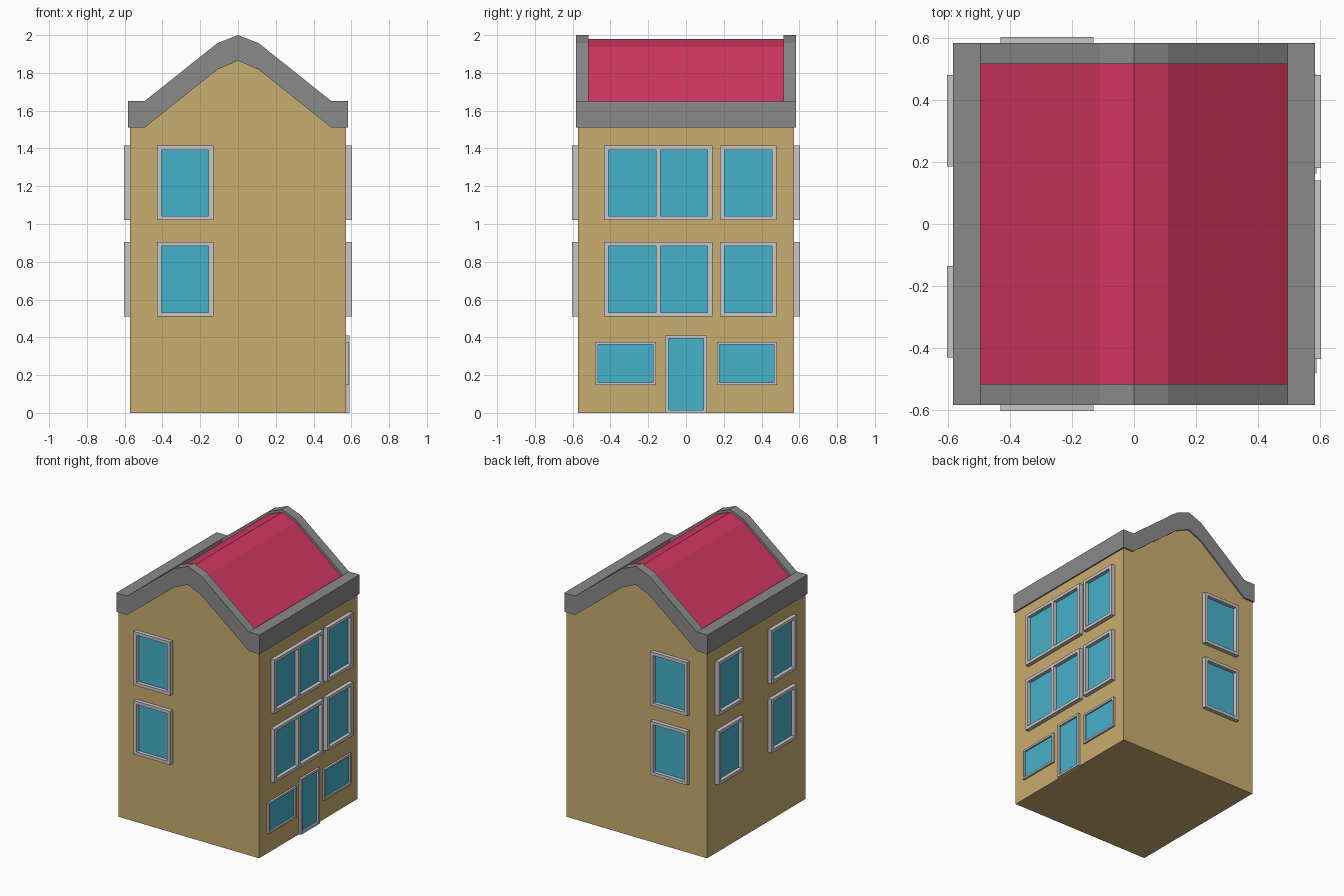
import bpy, bmesh
from mathutils import Matrix, Vector

if "Cube" in bpy.data.objects:
    bpy.data.objects.remove(bpy.data.objects["Cube"])


def srgb(r, g, b):
    f = lambda c: c / 12.92 if c <= 0.04045 else ((c + 0.055) / 1.055) ** 2.4
    return tuple(f(c / 255) for c in (r, g, b)) + (1.0,)


def material(name, *rgb):
    m = bpy.data.materials.new(name)
    m.diffuse_color = srgb(*rgb)
    m.use_nodes = True
    m.node_tree.nodes["Principled BSDF"].inputs["Base Color"].default_value = m.diffuse_color
    return m


WALL = material("sandy wall", 201, 173, 111)
TRIM = material("grey stone", 138, 138, 138)
ROOF = material("crimson roof", 210, 54, 98)
FRAME = material("pale frame", 200, 200, 203)
GLASS = material("blue glass", 70, 178, 204)

W = 0.573    # half width of the walls
E = 0.583    # half width of the stone coping
I = 0.515    # inner edge of the gable coping


def finish(name, bm, mats):
    bmesh.ops.recalc_face_normals(bm, faces=bm.faces)
    me = bpy.data.meshes.new(name)
    bm.to_mesh(me)
    bm.free()
    for m in mats:
        me.materials.append(m)
    ob = bpy.data.objects.new(name, me)
    bpy.context.collection.objects.link(ob)
    return ob


def extrude_profile(name, pts, y0, y1, mat):
    """Extrude an (x, z) outline along y."""
    bm = bmesh.new()
    face = bm.faces.new([bm.verts.new((x, y0, z)) for x, z in pts])
    new = bmesh.ops.extrude_face_region(bm, geom=[face])["geom"]
    verts = [v for v in new if isinstance(v, bmesh.types.BMVert)]
    bmesh.ops.translate(bm, verts=verts, vec=(0, y1 - y0, 0))
    return finish(name, bm, [mat])


def mirrored(half):
    """Complete an outline running from the right eave to the ridge."""
    return half + [(-x, z) for x, z in reversed(half) if x > 0]


def add_box(bm, lo, hi, index):
    lo, hi = Vector(lo), Vector(hi)
    m = Matrix.Translation((lo + hi) / 2) @ Matrix.Diagonal((*(hi - lo), 1))
    verts = bmesh.ops.create_cube(bm, size=1, matrix=m)["verts"]
    for f in {f for v in verts for f in v.link_faces}:
        f.material_index = index


def window(name, angle, u0, u1, z0, z1, depth=0.03, bar=0.025, panes=1):
    """Frame and glass on the front wall, then turned about z onto its wall."""
    bm = bmesh.new()
    front, back = -W - depth, -W + 0.01
    step = (u1 - u0 - bar) / panes
    for i in range(panes + 1):                       # uprights
        u = u0 + i * step
        add_box(bm, (u, front, z0), (u + bar, back, z1), 0)
    for i in range(panes):                           # rails and glass
        a, b = u0 + i * step + bar, u0 + (i + 1) * step
        add_box(bm, (a, front, z0), (b, back, z0 + bar * 0.9), 0)
        add_box(bm, (a, front, z1 - bar * 0.9), (b, back, z1), 0)
        add_box(bm, (a, -W - 0.003, z0 + bar * 0.9), (b, back, z1 - bar * 0.9), 1)
    bmesh.ops.rotate(bm, verts=bm.verts, matrix=Matrix.Rotation(angle, 3, "Z"))
    finish(name, bm, [FRAME, GLASS])


# Walls with gables, tucked slightly into the coping
body = [(W, 0), (W, 1.53), (0.492, 1.53), (0.11, 1.835), (0, 1.88)]
extrude_profile("walls", mirrored(body), -W, W, WALL)

# Gable copings front and back
top = [(0.495, 1.65), (0.11, 1.957), (0, 2.0)]
low = [(0.495, 1.51), (0.11, 1.817), (0, 1.865)]
coping = mirrored(top) + mirrored(low)[::-1]
extrude_profile("front_gable_coping", coping, -E, -I, TRIM)
extrude_profile("back_gable_coping", coping, I, E, TRIM)

# Eave parapets along both sides
for side, s in (("left", -1), ("right", 1)):
    box = [(s * 0.495, 1.51), (s * E, 1.51), (s * E, 1.65), (s * 0.495, 1.65)]
    extrude_profile(side + "_parapet", box, -E, E, TRIM)

# Roof set a little below the copings
outer = [(0.5, 1.622), (0.11, 1.937), (0, 1.98)]
inner = [(0.5, 1.54), (0.11, 1.85), (0, 1.89)]
extrude_profile("roof", mirrored(outer) + mirrored(inner)[::-1], -I - 0.01, I + 0.01, ROOF)

# Upper windows on two floors of every wall
HALF_PI = 1.5707963
for floor, z in (("first_floor", 0.51), ("second_floor", 1.02)):
    top_z = z + 0.395
    window(floor + "_front_window", 0, -0.43, -0.13, z, top_z)
    window(floor + "_back_window", 2 * HALF_PI, 0.13, 0.43, z, top_z)
    window(floor + "_left_window_a", -HALF_PI, -0.48, -0.185, z, top_z)
    window(floor + "_left_window_b", -HALF_PI, 0.135, 0.43, z, top_z)
    window(floor + "_right_double_window", HALF_PI, -0.435, 0.14, z, top_z, panes=2)
    window(floor + "_right_window", HALF_PI, 0.18, 0.48, z, top_z)

# Ground floor windows and door on the right wall
window("ground_window_a", HALF_PI, -0.48, -0.16, 0.147, 0.375, 0.015, 0.015)
window("ground_window_b", HALF_PI, 0.163, 0.482, 0.147, 0.375, 0.015, 0.015)
window("door", HALF_PI, -0.11, 0.11, 0.0, 0.41, 0.017, 0.017)
